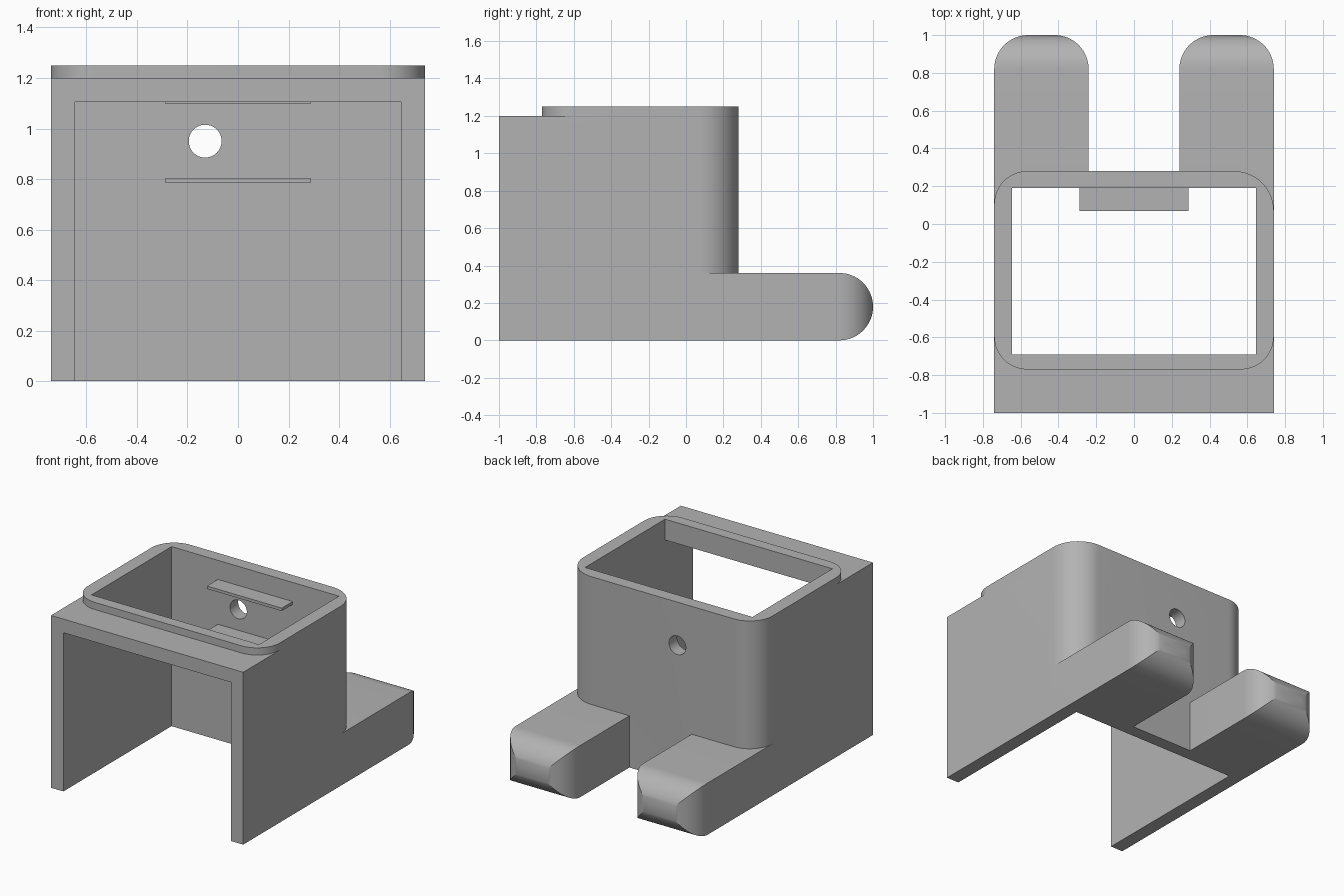
import bpy, bmesh, math
from mathutils import Vector

if "Cube" in bpy.data.objects:
    bpy.data.objects.remove(bpy.data.objects["Cube"])

grey = bpy.data.materials.new("plain grey")
grey.diffuse_color = (0.45, 0.45, 0.45, 1)
grey.use_nodes = True
grey.node_tree.nodes["Principled BSDF"].inputs["Base Color"].default_value = grey.diffuse_color


def rounded(corners, steps=16):
    """Outline from (x, y, radius) right-angled corners."""
    pts = []
    n = len(corners)
    for i, (x, y, r) in enumerate(corners):
        p = Vector((x, y))
        if r == 0:
            pts.append(p)
            continue
        a = (Vector(corners[i - 1][:2]) - p).normalized()
        b = (Vector(corners[(i + 1) % n][:2]) - p).normalized()
        c = p + (a + b) * r
        for k in range(steps + 1):
            t = k / steps * math.pi / 2
            pts.append(c - b * r * math.cos(t) - a * r * math.sin(t))
    return pts


def prism(name, outline, lo, hi, axis="z"):
    """Extrude an outline along z (outline xy), x (outline yz) or y (outline xz)."""
    place = {"z": lambda p, h: (p[0], p[1], h),
             "x": lambda p, h: (h, p[0], p[1]),
             "y": lambda p, h: (p[0], h, p[1])}[axis]
    bm = bmesh.new()
    face = bm.faces.new([bm.verts.new(place(p, lo)) for p in outline])
    top = bmesh.ops.extrude_face_region(bm, geom=[face])["geom"]
    shift = Vector(place((0, 0), hi - lo))
    bmesh.ops.translate(bm, vec=shift, verts=[v for v in top if isinstance(v, bmesh.types.BMVert)])
    bmesh.ops.remove_doubles(bm, verts=bm.verts, dist=1e-5)
    bmesh.ops.recalc_face_normals(bm, faces=bm.faces)
    mesh = bpy.data.meshes.new(name)
    bm.to_mesh(mesh)
    bm.free()
    mesh.materials.append(grey)
    obj = bpy.data.objects.new(name, mesh)
    bpy.context.collection.objects.link(obj)
    return obj


def box(name, x0, x1, y0, y1, z0, z1):
    return prism(name, [(x0, y0), (x1, y0), (x1, y1), (x0, y1)], z0, z1)


def combine(obj, tool, operation):
    """Apply a boolean and discard the tool."""
    mod = obj.modifiers.new("cut", "BOOLEAN")
    mod.operation, mod.object, mod.solver = operation, tool, "EXACT"
    bpy.context.view_layer.objects.active = obj
    bpy.ops.object.modifier_apply(modifier=mod.name)
    bpy.data.objects.remove(tool)


W, BACK = 0.74, 0.28
RL, RR = 0.175, 0.21

# Main block, rounded at the back
housing = prism("housing", rounded([(-W, -1, 0), (W, -1, 0), (W, BACK, RR), (-W, BACK, RL)]), 0, 1.2)

# Raised rim with four rounded corners
rim = prism("rim", rounded([(-W, -0.77, RL), (W, -0.77, RL), (W, BACK, RR), (-W, BACK, RL)]), 1.15, 1.25)
combine(housing, rim, "UNION")

# Two feet, rounded in plan and in side profile
for side in (-1, 1):
    x0, x1 = sorted((side * 0.24, side * W))
    foot = prism("foot", rounded([(x0, 0, 0), (x1, 0, 0), (x1, 1, 0.18), (x0, 1, 0.18)]), -0.1, 0.5)
    profile = prism("foot_profile", rounded([(-0.1, 0, 0), (1, 0, 0.18), (1, 0.36, 0.18), (-0.1, 0.36, 0)]),
                    -1, 1, "x")
    combine(foot, profile, "INTERSECT")
    combine(housing, foot, "UNION")

# Cavity open at the front and bottom, then the top opening
combine(housing, box("cavity", -0.645, 0.645, -1.2, 0.19, -0.2, 1.105), "DIFFERENCE")
combine(housing, box("top_opening", -0.645, 0.645, -0.69, 0.19, 0.9, 1.4), "DIFFERENCE")

# Round hole through the back wall
circle = [(-0.13 + 0.065 * math.cos(i * math.pi / 24), 0.95 + 0.065 * math.sin(i * math.pi / 24))
          for i in range(48)]
combine(housing, prism("hole", circle, 0.1, 0.4, "y"), "DIFFERENCE")

# Thin shelves above and below the hole
box("upper_shelf", -0.288, 0.288, 0.07, 0.195, 1.097, 1.117)
box("lower_shelf", -0.288, 0.288, 0.07, 0.195, 0.785, 0.805)

# Smooth curved walls, sharp edges kept
bpy.ops.object.select_all(action="DESELECT")
housing.select_set(True)
bpy.context.view_layer.objects.active = housing
bpy.ops.object.shade_smooth_by_angle(angle=math.radians(25))
